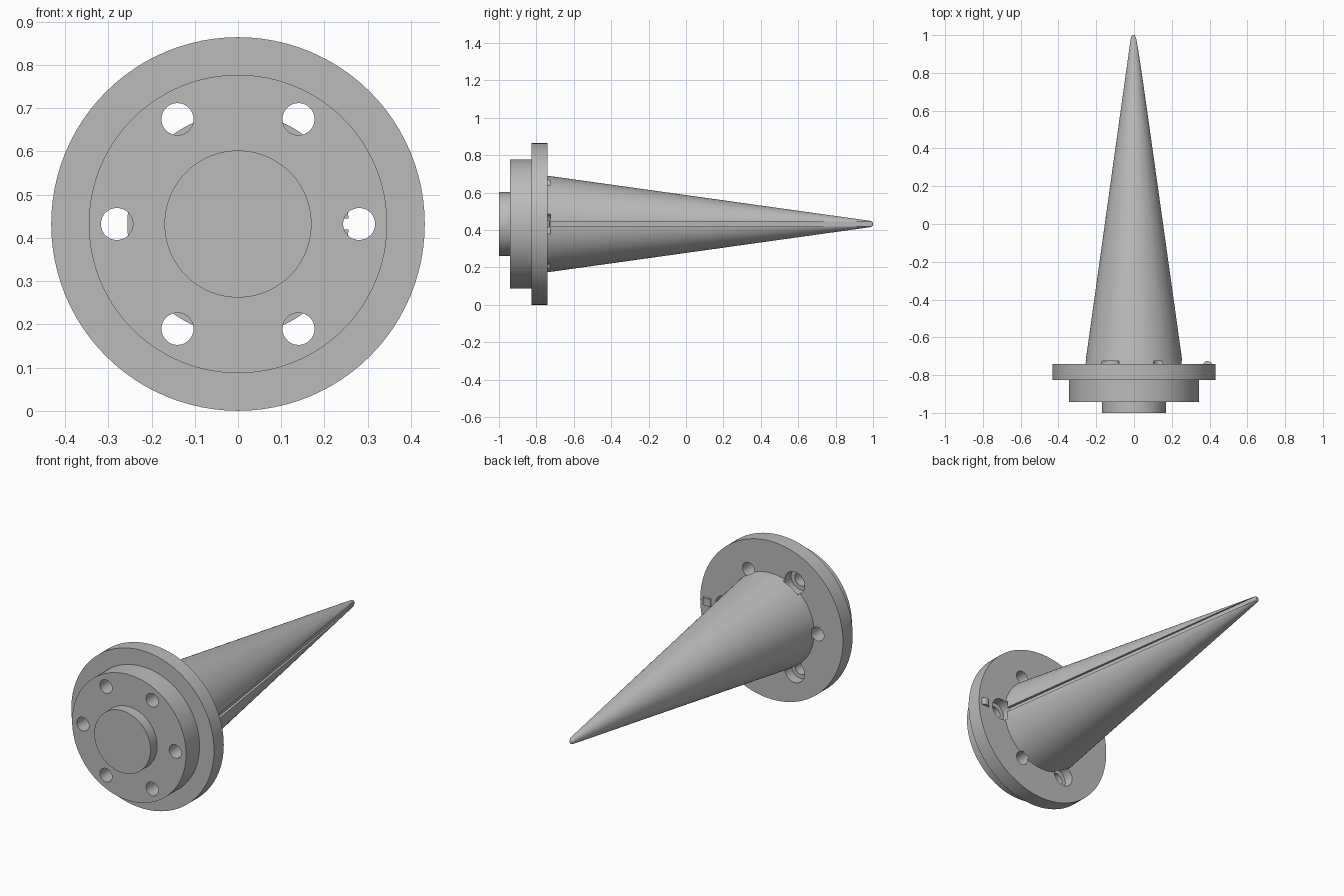
import bpy, bmesh, math
from mathutils import Matrix, Vector

cube = bpy.data.objects.get("Cube")
if cube:
    bpy.data.objects.remove(cube)

AXIS_Z = 0.432
BOLT_RADIUS = 0.28
BACK = -0.74          # rear face of the flange
CUT_END = -0.726      # holes bite slightly into the spike

grey = bpy.data.materials.new("machined grey")
grey.use_nodes = True
colour = (0.5, 0.5, 0.5, 1)
grey.diffuse_color = colour
grey.node_tree.nodes["Principled BSDF"].inputs["Base Color"].default_value = colour


def finish(name, bm):
    bmesh.ops.recalc_face_normals(bm, faces=bm.faces)
    mesh = bpy.data.meshes.new(name)
    bm.to_mesh(mesh)
    bm.free()
    mesh.materials.append(grey)
    ob = bpy.data.objects.new(name, mesh)
    bpy.context.collection.objects.link(ob)
    return ob


def lathe(name, profile, steps=96):
    """Revolve (y, radius) points about the long axis, with flat end caps."""
    bm = bmesh.new()
    rings = []
    for y, r in profile:
        angles = [2 * math.pi * i / steps for i in range(steps)]
        rings.append([bm.verts.new((r * math.cos(a), y, AXIS_Z + r * math.sin(a)))
                      for a in angles])
    for a, b in zip(rings, rings[1:]):
        for i in range(steps):
            j = (i + 1) % steps
            bm.faces.new((a[i], a[j], b[j], b[i]))
    bm.faces.new(rings[0])
    bm.faces.new(rings[-1])
    return finish(name, bm)


def hole_cutter(name, angles, radius, y0, y1):
    bm = bmesh.new()
    for deg in angles:
        a = math.radians(deg)
        centre = Vector((BOLT_RADIUS * math.cos(a), (y0 + y1) / 2,
                         AXIS_Z + BOLT_RADIUS * math.sin(a)))
        bmesh.ops.create_cone(bm, cap_ends=True, segments=48, radius1=radius,
                              radius2=radius, depth=y1 - y0,
                              matrix=Matrix.Translation(centre) @ Matrix.Rotation(math.pi / 2, 4, 'X'))
    return finish(name, bm)


def prism(name, outline, half_height):
    """Extrude an (x, y) outline up and down from the axis height."""
    bm = bmesh.new()
    face = bm.faces.new([bm.verts.new((x, y, AXIS_Z - half_height)) for x, y in outline])
    new = bmesh.ops.extrude_face_region(bm, geom=[face])["geom"]
    verts = [v for v in new if isinstance(v, bmesh.types.BMVert)]
    bmesh.ops.translate(bm, verts=verts, vec=(0, 0, 2 * half_height))
    return finish(name, bm)


def select_only(ob):
    bpy.ops.object.select_all(action='DESELECT')
    ob.select_set(True)
    bpy.context.view_layer.objects.active = ob


def cut(ob, cutters):
    select_only(ob)
    for c in cutters:
        mod = ob.modifiers.new(c.name, 'BOOLEAN')
        mod.operation = 'DIFFERENCE'
        mod.solver = 'EXACT'
        mod.object = c
        bpy.ops.object.modifier_apply(modifier=mod.name)


# Stepped mounting flange with front boss
flange = lathe("mounting_flange", [(-1, 0.17), (-0.942, 0.17), (-0.942, 0.345),
                                   (-0.825, 0.345), (-0.825, 0.432), (BACK, 0.432)])

# Tapered spike with a rounded tip
tip_r = 0.017
tip = [(1 - tip_r + tip_r * math.sin(t), tip_r * math.cos(t))
       for t in (math.radians(d) for d in range(8, 89, 16))]
spike = lathe("tapered_spike", [(BACK, 0.258)] + tip)

# Bolt holes, counterbores on every other hole, and the groove along the spike
holes = hole_cutter("bolt_hole_cutter", range(0, 360, 60), 0.037, -1.1, CUT_END)
bores = hole_cutter("counterbore_cutter", range(0, 360, 120), 0.06, -0.795, CUT_END + 0.002)
groove = prism("groove_cutter", [(0.245, -0.76), (0.4, -0.76), (0.4, 1.1), (-0.008, 1.1)], 0.013)
cut(flange, [holes, bores])
cut(spike, [holes, bores, groove])
for c in (holes, bores, groove):
    bpy.data.objects.remove(c)

# Small rounded index mark on the flange beside the groove
arc = [(0.39 + 0.022 * math.cos(math.radians(d)), BACK + 0.014 * math.sin(math.radians(d)))
       for d in range(0, 181, 20)]
mark = prism("index_mark", [(0.368, BACK - 0.005), (0.412, BACK - 0.005)] + arc, 0.02)

for ob in (flange, spike, mark):
    select_only(ob)
    bpy.ops.object.shade_smooth_by_angle(angle=math.radians(30))
